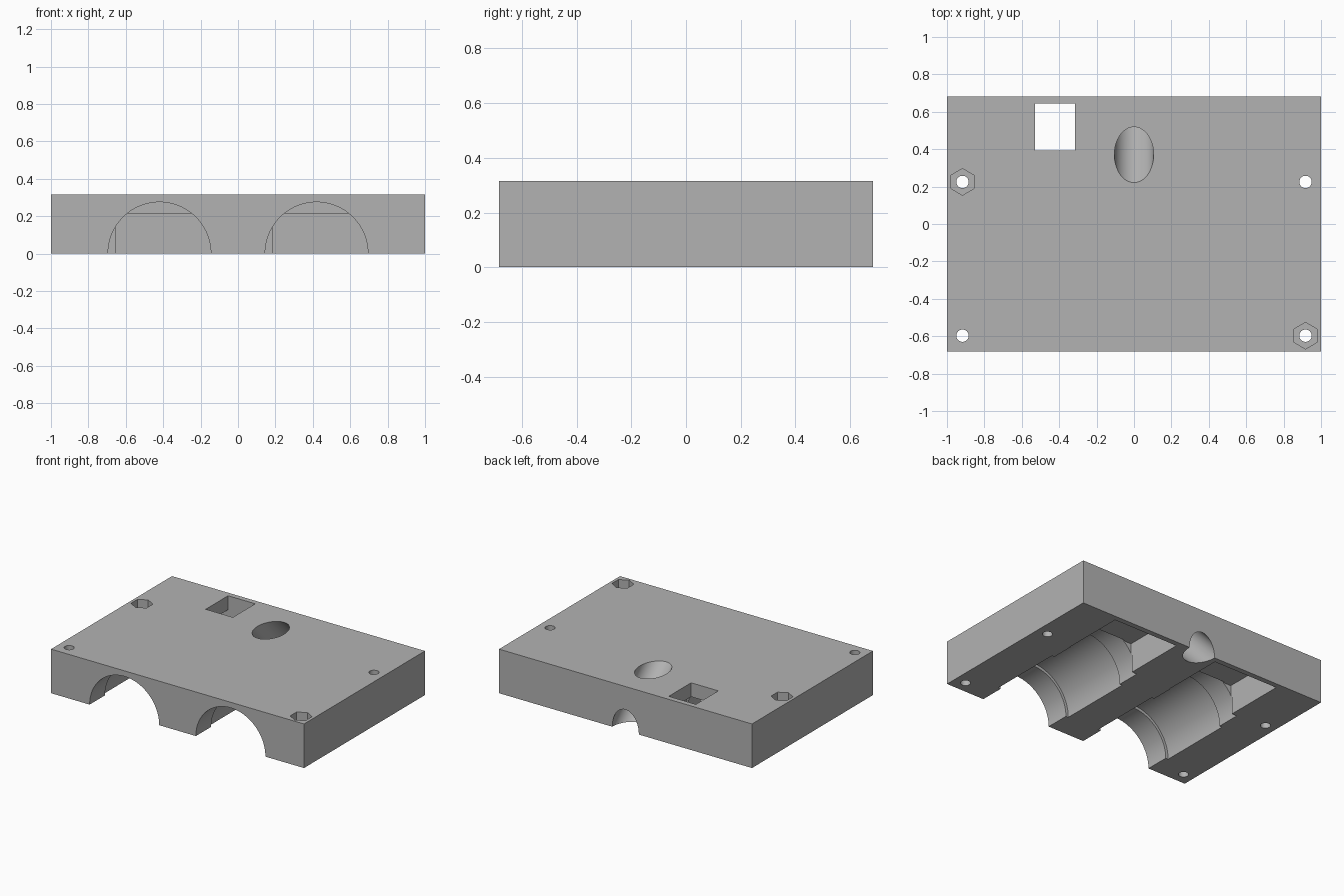
import bpy
import math
from mathutils import Vector

if "Cube" in bpy.data.objects:
    bpy.data.objects.remove(bpy.data.objects["Cube"], do_unlink=True)

W, D, H = 2.0, 1.366, 0.315

grey = bpy.data.materials.new("plain grey")
grey.use_nodes = True
colour = (0.45, 0.45, 0.45, 1)
grey.diffuse_color = colour
grey.node_tree.nodes["Principled BSDF"].inputs["Base Color"].default_value = colour


def box(name, low, high):
    low, high = Vector(low), Vector(high)
    bpy.ops.mesh.primitive_cube_add(size=1, location=(low + high) / 2)
    ob = bpy.context.object
    ob.name = name
    ob.scale = high - low
    bpy.ops.object.transform_apply(location=True, rotation=True, scale=True)
    return ob


def rod(name, start, end, radius, sides=64):
    start, end = Vector(start), Vector(end)
    axis = end - start
    bpy.ops.mesh.primitive_cylinder_add(vertices=sides, radius=radius, depth=axis.length,
                                        location=(start + end) / 2)
    ob = bpy.context.object
    ob.name = name
    ob.rotation_euler = axis.to_track_quat('Z', 'Y').to_euler()
    return ob


block = box("motor_cover_block", (-W / 2, -D / 2, 0), (W / 2, D / 2, H))
block.data.materials.append(grey)
cutters = []

# Twin motor channels: front collar, wider body bay, rear collar, gearbox pocket
for x in (-0.42, 0.42):
    cutters += [
        rod("channel_cutter", (x, -1, 0), (x, 0.2, 0), 0.275, 96),
        rod("bay_cutter", (x, -0.51, 0), (x, 0.03, 0), 0.295, 96),
        box("pocket_cutter", (x - 0.235, 0.19, -0.1), (x + 0.28, 0.645, 0.215)),
    ]

# Square opening above one pocket
cutters.append(box("window_cutter", (-0.53, 0.392, -0.1), (-0.315, 0.645, H + 0.1)))

# Slanted cable hole that leaves through the lower back edge
cutters.append(rod("cable_cutter", (0, 0.07, H + 0.3), (0, D / 2 + 0.3, -0.298), 0.105, 64))

# Screw holes, two of them with hexagonal nut recesses
for x in (-0.917, 0.917):
    for y in (-0.597, 0.225):
        cutters.append(rod("screw_cutter", (x, y, -0.1), (x, y, H + 0.1), 0.033, 32))
        if x * y < 0:
            cutters.append(rod("nut_cutter", (x, y, H - 0.1), (x, y, H + 0.1), 0.071, 6))

for cutter in cutters:
    bpy.context.view_layer.objects.active = block
    mod = block.modifiers.new("cut", 'BOOLEAN')
    mod.operation = 'DIFFERENCE'
    mod.solver = 'EXACT'
    mod.object = cutter
    bpy.ops.object.modifier_apply(modifier=mod.name)
    bpy.data.objects.remove(cutter, do_unlink=True)

bpy.ops.object.select_all(action='DESELECT')
block.select_set(True)
bpy.context.view_layer.objects.active = block
bpy.ops.object.shade_smooth_by_angle(angle=math.radians(30))
